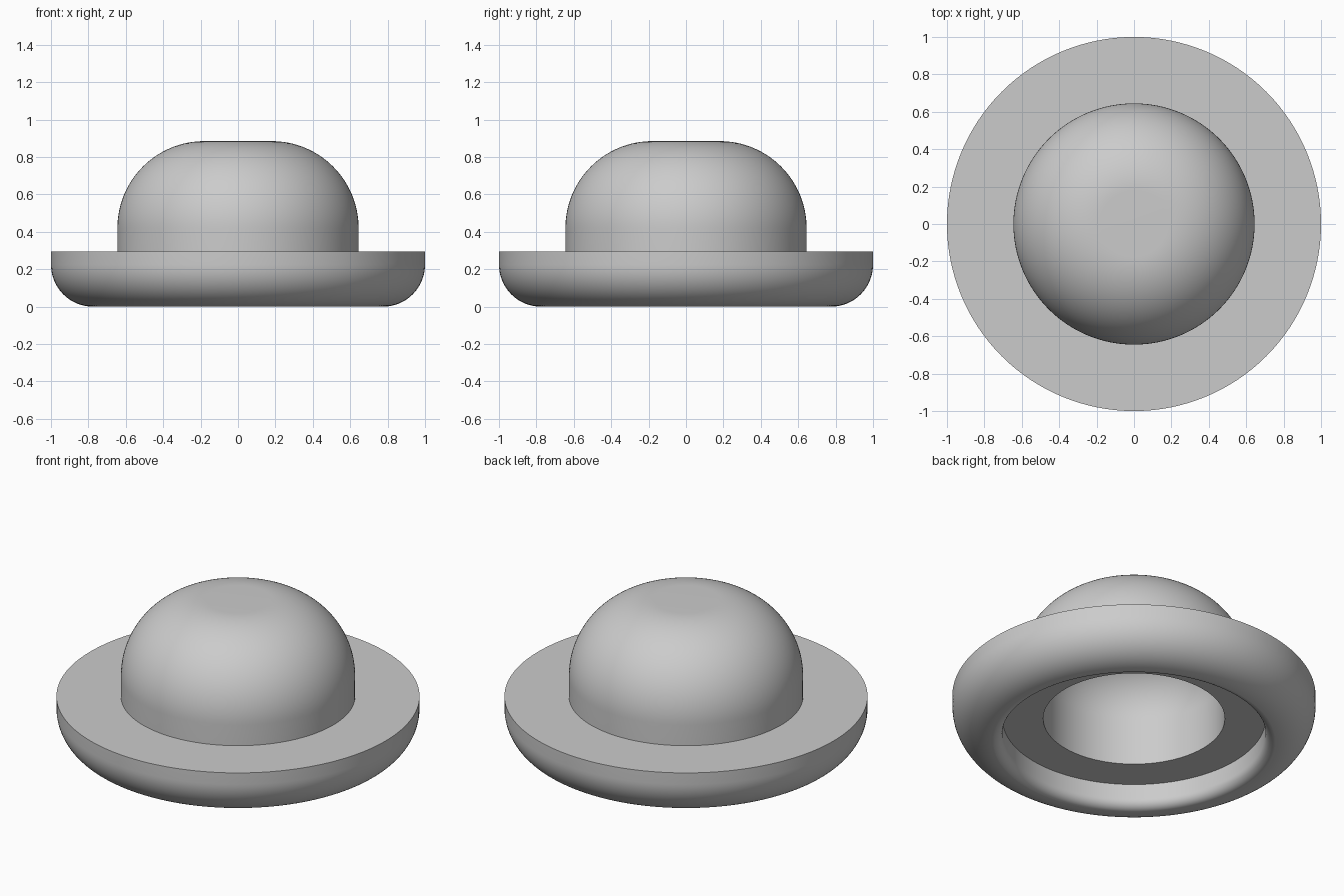
import bpy, bmesh, math

cube = bpy.data.objects.get("Cube")
if cube:
    bpy.data.objects.remove(cube, do_unlink=True)

SEGMENTS = 128

grey = bpy.data.materials.new("plain grey")
grey.use_nodes = True
grey.diffuse_color = (0.6, 0.6, 0.6, 1)
grey.node_tree.nodes["Principled BSDF"].inputs["Base Color"].default_value = (0.6, 0.6, 0.6, 1)


def arc(cx, cz, radius, start, end, steps=20):
    """Points of a circular arc in the radius/height plane, angles in degrees."""
    angles = [math.radians(start + (end - start) * i / steps) for i in range(steps + 1)]
    return [(cx + radius * math.cos(a), cz + radius * math.sin(a)) for a in angles]


def lathe(name, profiles):
    """Turn one or more open profiles around the vertical axis."""
    bm = bmesh.new()
    for profile in profiles:
        verts = [bm.verts.new((r, 0, z)) for r, z in profile]
        edges = [bm.edges.new(pair) for pair in zip(verts, verts[1:])]
        bmesh.ops.spin(bm, geom=verts + edges, cent=(0, 0, 0), axis=(0, 0, 1),
                       angle=math.tau, steps=SEGMENTS, use_merge=True)
    bmesh.ops.remove_doubles(bm, verts=bm.verts, dist=0.0001)
    # Profiles run clockwise around the solid, so faces need to point outward
    for face in bm.faces:
        face.normal_update()
    mesh = bpy.data.meshes.new(name)
    bm.to_mesh(mesh)
    bm.free()
    mesh.materials.append(grey)
    obj = bpy.data.objects.new(name, mesh)
    bpy.context.collection.objects.link(obj)
    bpy.ops.object.select_all(action='DESELECT')
    obj.select_set(True)
    bpy.context.view_layer.objects.active = obj
    bpy.ops.object.shade_smooth_by_angle(angle=math.radians(35))
    return obj


def orient(obj, test):
    """Flip each face whose normal fails the outward test."""
    bm = bmesh.new()
    bm.from_mesh(obj.data)
    bm.normal_update()
    wrong = [f for f in bm.faces if not test(f.calc_center_median(), f.normal)]
    bmesh.ops.reverse_faces(bm, faces=wrong)
    bm.to_mesh(obj.data)
    bm.free()


outer, inner = 0.645, 0.5        # crown radii
brim_top, brim_under = 0.295, 0.145
shoulder, bend = 0.42, 0.18      # centre of the crown's rounding

# Brim: flat top, rounded outer edge, flat foot, recessed underside
brim = lathe("brim", [
    [(outer, brim_top), (1, brim_top)]
    + arc(0.775, 0.225, 0.225, 0, -90)
    + arc(0.78, 0.055, 0.055, -90, -180, 10)
    + [(0.725, brim_under), (inner, brim_under)]])


def brim_outward(c, n):
    # Compare with the direction away from the middle of the brim's thick ring
    r = math.hypot(c.x, c.y)
    if r < 0.7:
        return n.z * (c.z - 0.22) > 0
    radial = (n.x * c.x + n.y * c.y) / r
    return radial * (r - 0.86) + n.z * (c.z - 0.16) > 0


orient(brim, brim_outward)

# Crown: hollow dome with a flat middle, even wall thickness
crown = lathe("crown", [
    [(outer, brim_top)] + arc(bend, shoulder, outer - bend, 0, 90, 32) + [(0, 0.885)],
    [(inner, brim_under)] + arc(bend, shoulder, inner - bend, 0, 90, 32) + [(0, 0.74)]])


def crown_outward(c, n):
    r = math.hypot(c.x, c.y)
    facing = n.x * c.x + n.y * c.y + n.z * max(c.z - shoulder, 0)
    wall = math.hypot(max(r - bend, 0), max(c.z - shoulder, 0))
    on_outside = wall > (outer + inner) / 2 - bend
    return (facing > 0) == on_outside


orient(crown, crown_outward)
